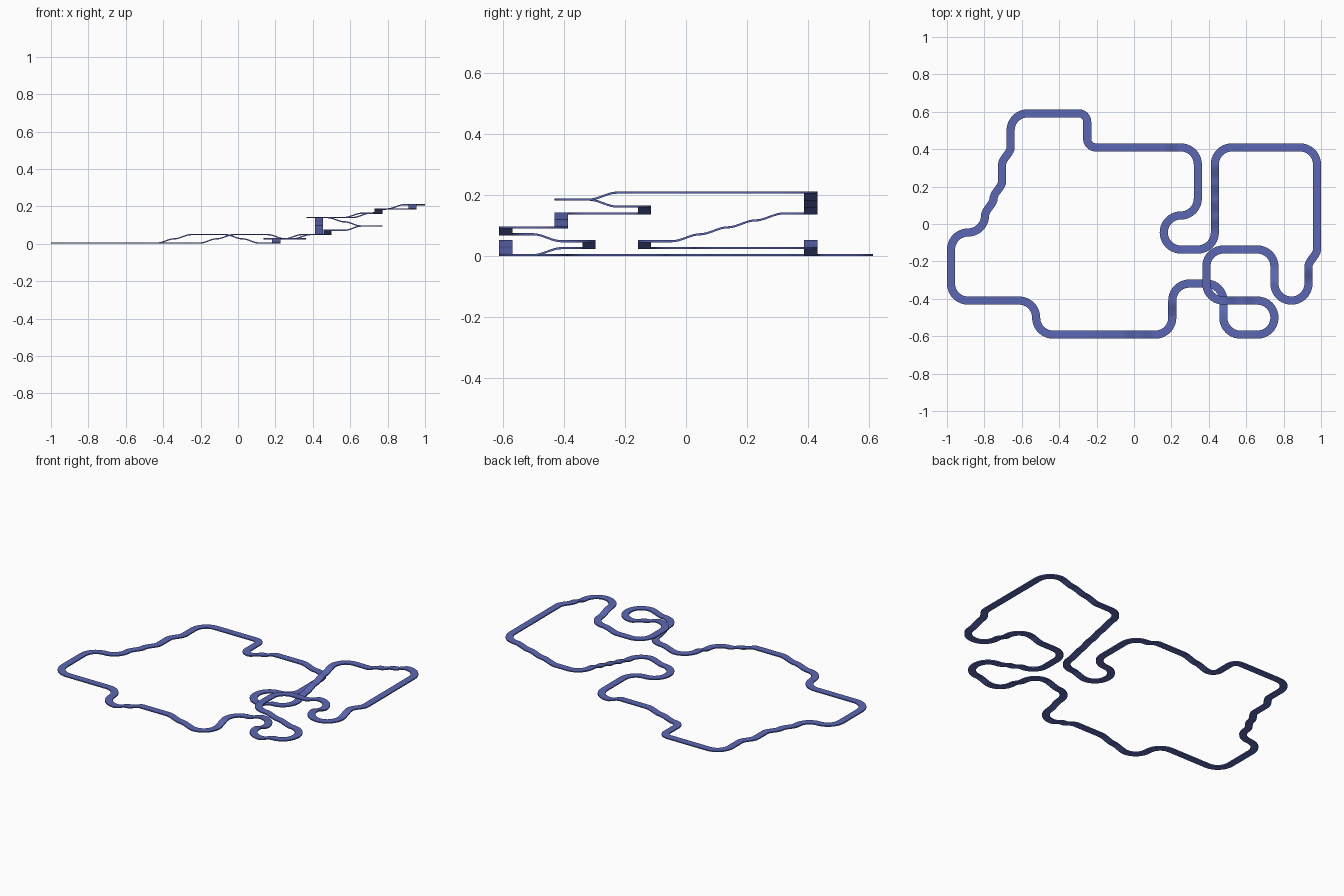
import bpy, bmesh, math
from mathutils import Vector

if "Cube" in bpy.data.objects:
    bpy.data.objects.remove(bpy.data.objects["Cube"])

TILE = 0.091          # length of one track piece
STEP = TILE / 4       # height gained on a ramp
WIDTH, THICK = 0.0435, 0.007
N = 10                # samples per curved piece

# Track layout: = straight, + ramp up, - ramp down, R/L wide turn,
# r/l tight turn, S half-tile shift to the right
LAYOUT = ("++++ R =+++ R ===== S - RR - L -= L = L -- RR - R - L - L - R"
          " ++==-- RL === R == RL SS = S = R === r = l ++==- R == RLL + L")

mat = bpy.data.materials.new("track blue")
mat.diffuse_color = (0.105, 0.137, 0.46, 1)
mat.use_nodes = True
mat.node_tree.nodes["Principled BSDF"].inputs["Base Color"].default_value = mat.diffuse_color


def piece(kind):
    """Samples (forward, left, turn angle, climb) of one piece, in tiles."""
    out = []
    count = 1 if kind == "=" else N
    for i in range(1, count + 1):
        t = i / count
        ease = t * t * (3 - 2 * t)
        if kind in "RLrl":
            rad = 1 if kind.isupper() else 0.5
            side = 1 if kind in "Ll" else -1
            a = t * math.pi / 2
            out.append((rad * math.sin(a), side * rad * (1 - math.cos(a)), side * a, 0))
        elif kind == "S":
            out.append((t, -0.5 * ease, -math.atan(3 * t * (1 - t)), 0))
        else:
            out.append((t, 0, 0, {"=": 0, "+": ease, "-": -ease}[kind]))
    return out


# Walk the layout to get the centre line
pos, heading, level = Vector((0, 0)), math.pi / 2, 2
path = []
for kind in LAYOUT.replace(" ", ""):
    fwd = Vector((math.cos(heading), math.sin(heading)))
    left = Vector((-fwd.y, fwd.x))
    for f, s, turn, climb in piece(kind):
        p = pos + fwd * f + left * s
        path.append((p, heading + turn, level + climb))
    pos, heading, level = path[-1][0].copy(), path[-1][1], path[-1][2]

# Centre the circuit on the origin
xs, ys = [p.x for p, _, _ in path], [p.y for p, _, _ in path]
mid = Vector(((min(xs) + max(xs)) / 2, (min(ys) + max(ys)) / 2))

# Sweep a flat rectangular section round the closed loop
bm = bmesh.new()
rings = []
for p, h, lv in path:
    c = (p - mid) * TILE
    side = Vector((-math.sin(h), math.cos(h))) * WIDTH / 2
    z = lv * STEP
    rings.append([bm.verts.new((c.x + side.x * k, c.y + side.y * k, z + dz))
                  for k, dz in ((1, 0), (-1, 0), (-1, THICK), (1, THICK))])
for a, b in zip(rings, rings[1:] + rings[:1]):
    for i in range(4):
        j = (i + 1) % 4
        bm.faces.new((a[i], a[j], b[j], b[i]))
bmesh.ops.recalc_face_normals(bm, faces=bm.faces)

mesh = bpy.data.meshes.new("race_track")
bm.to_mesh(mesh)
bm.free()
mesh.materials.append(mat)
track = bpy.data.objects.new("race_track", mesh)
bpy.context.collection.objects.link(track)
bpy.context.view_layer.objects.active = track
track.select_set(True)
bpy.ops.object.shade_smooth_by_angle(angle=math.radians(30))
